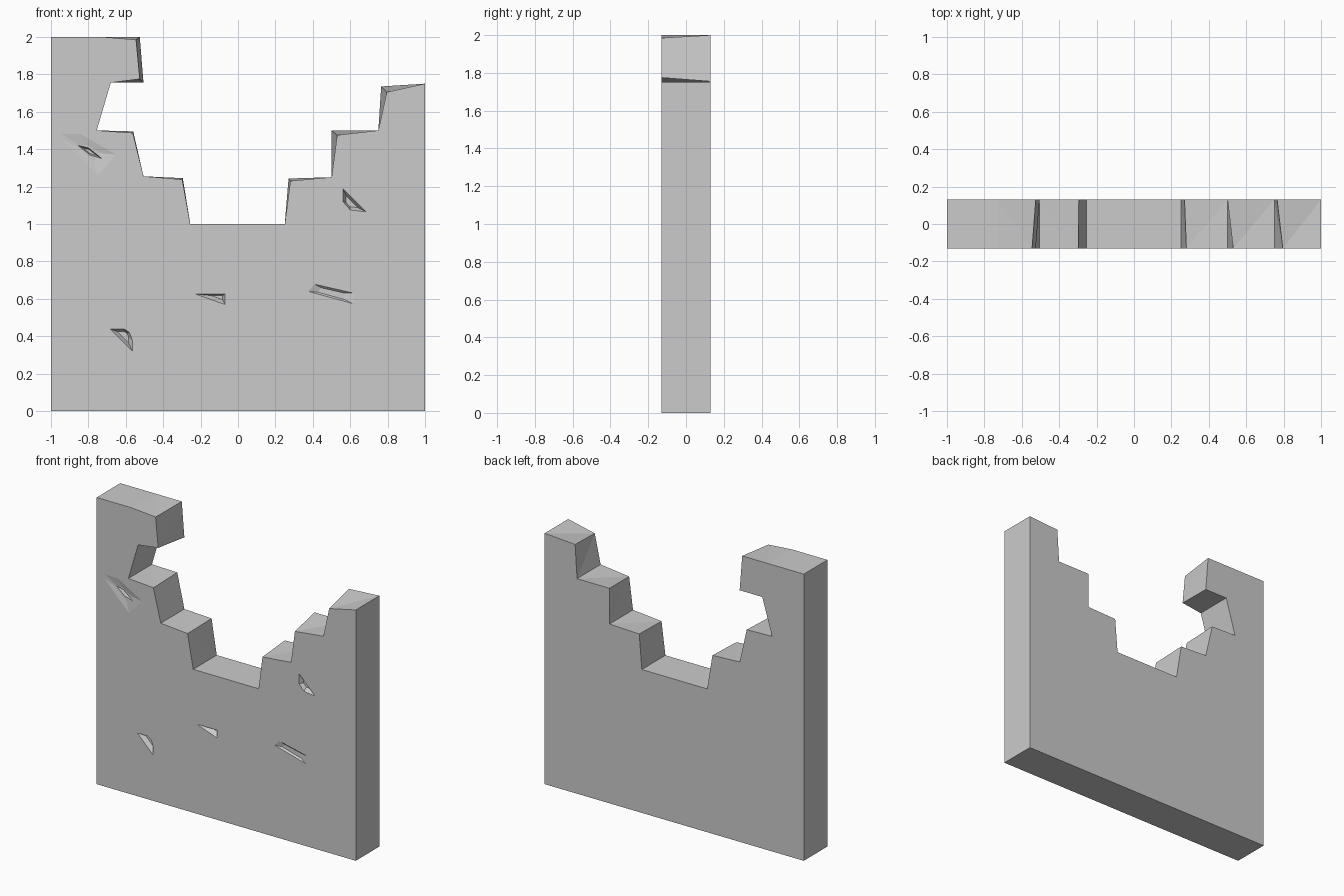
import bpy, bmesh

if "Cube" in bpy.data.objects:
    bpy.data.objects.remove(bpy.data.objects["Cube"])

HALF = 0.13  # half of the wall thickness


def loft(name, rings):
    """Closed solid through rings of equal point count, each (y, [(x, z), ...])."""
    bm = bmesh.new()
    loops = [[bm.verts.new((x, y, z)) for x, z in pts] for y, pts in rings]
    n = len(loops[0])
    for a, b in zip(loops, loops[1:]):
        for i in range(n):
            j = (i + 1) % n
            bm.faces.new((a[i], a[j], b[j], b[i]))
    bm.faces.new(loops[0])
    bm.faces.new(loops[-1])
    bmesh.ops.recalc_face_normals(bm, faces=bm.faces[:])
    bmesh.ops.triangulate(bm, faces=[f for f in bm.faces if len(f.verts) == 4])
    mesh = bpy.data.meshes.new(name)
    bm.to_mesh(mesh)
    bm.free()
    obj = bpy.data.objects.new(name, mesh)
    bpy.context.collection.objects.link(obj)
    return obj


# Broken wall: stepped outline on the back, worn corners on the front
back = [(-1, 0), (-1, 2), (-0.73, 2), (-0.525, 2), (-0.505, 1.755), (-0.68, 1.755),
        (-0.755, 1.5), (-0.56, 1.495), (-0.505, 1.255), (-0.295, 1.245), (-0.255, 1),
        (0.25, 1), (0.27, 1.243), (0.5, 1.25), (0.5, 1.5), (0.75, 1.5),
        (0.765, 1.735), (1, 1.75), (1, 0)]
worn = {3: (-0.545, 1.985), 4: (-0.525, 1.775), 7: (-0.562, 1.487), 9: (-0.298, 1.238),
        12: (0.28, 1.23), 14: (0.53, 1.475), 16: (0.795, 1.705)}
front = [worn.get(i, p) for i, p in enumerate(back)]
wall = loft("broken_wall", [(-HALF, front), (HALF, back)])


# Chips cut into the front face: outline, depth, floor scale, floor centre
chips = [
    ([(-0.685, 0.44), (-0.61, 0.44), (-0.58, 0.42), (-0.565, 0.38), (-0.565, 0.32)],
     0.03, 0.5, (-0.605, 0.41)),
    ([(-0.225, 0.625), (-0.07, 0.625), (-0.07, 0.57)], 0.03, 0.4, (-0.09, 0.613)),
    ([(0.375, 0.64), (0.41, 0.678), (0.62, 0.63), (0.612, 0.575)], 0.012, 0.6, (0.5, 0.63)),
    ([(0.56, 1.19), (0.56, 1.12), (0.6, 1.075), (0.685, 1.065)], 0.03, 0.5, (0.595, 1.11)),
    ([(-0.94, 1.48), (-0.84, 1.48), (-0.65, 1.37), (-0.75, 1.26), (-0.94, 1.45)],
     0.008, 0.4, (-0.79, 1.385)),
    ([(-0.865, 1.425), (-0.8, 1.41), (-0.72, 1.345), (-0.79, 1.365)],
     0.03, 0.5, (-0.79, 1.387)),
]
for k, (pts, depth, scale, (cx, cz)) in enumerate(chips):
    def ring(s):
        return [(cx + (x - cx) * s, cz + (z - cz) * s) for x, z in pts]
    cutter = loft(f"chip_cutter_{k + 1}", [(-HALF - depth, ring(2 - scale)),
                                           (-HALF + depth, ring(scale))])
    cutter.hide_render = True
    cutter.hide_set(True)
    mod = wall.modifiers.new(f"chip_{k + 1}", 'BOOLEAN')
    mod.operation = 'DIFFERENCE'
    mod.solver = 'EXACT'
    mod.object = cutter
